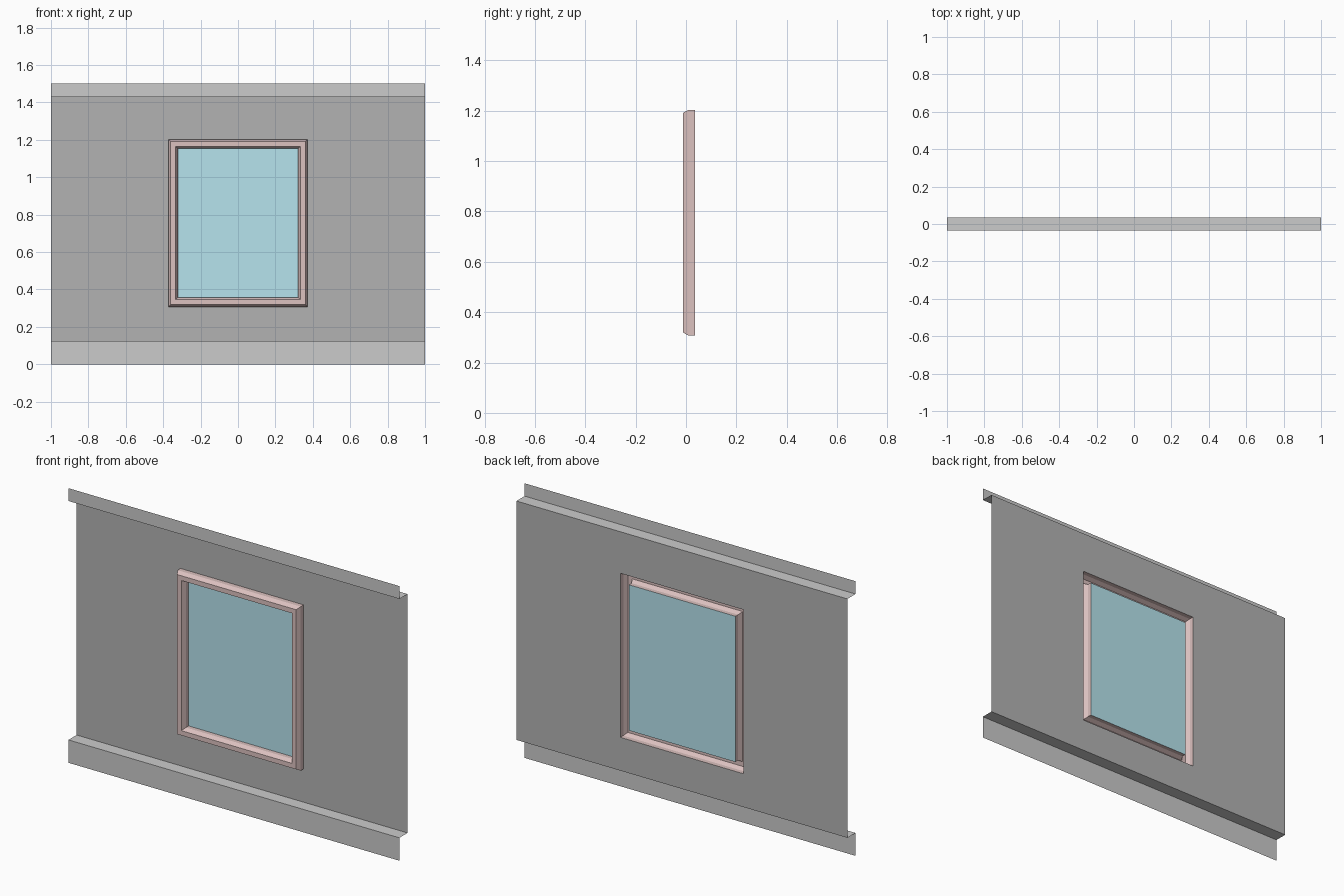
import bpy

if "Cube" in bpy.data.objects:
    bpy.data.objects.remove(bpy.data.objects["Cube"])

FRONT, BACK = -0.035, 0.035      # depth of the trim strips and the recessed panel
CZ = 0.755                       # window centre height
HW, HH = 0.372, 0.448            # window half width / half height


def make(name, verts, faces, color=None):
    mesh = bpy.data.meshes.new(name)
    mesh.from_pydata(verts, [], faces)
    mesh.update()
    obj = bpy.data.objects.new(name, mesh)
    bpy.context.collection.objects.link(obj)
    if color:
        mat = bpy.data.materials.new(name + "_color")
        mat.diffuse_color = (*color, 1)
        mat.use_nodes = True
        mat.node_tree.nodes["Principled BSDF"].inputs["Base Color"].default_value = mat.diffuse_color
        mesh.materials.append(mat)
    return obj


def sheet(name, profile):
    """Extrude an open (y, z) profile across the full width."""
    verts = [(x, y, z) for y, z in profile for x in (-1, 1)]
    faces = [(2 * i, 2 * i + 1, 2 * i + 3, 2 * i + 2) for i in range(len(profile) - 1)]
    return make(name, verts, faces)


def ring(dx, dz, y):
    """Rectangle of four corners around the window centre."""
    return [(-dx, y, CZ - dz), (dx, y, CZ - dz), (dx, y, CZ + dz), (-dx, y, CZ + dz)]


def bridge(rings):
    return [(4 * r + i, 4 * r + (i + 1) % 4, 4 * r + 4 + (i + 1) % 4, 4 * r + 4 + i)
            for r in range(len(rings) - 1) for i in range(4)]


# Stepped strips along the bottom and top of the wall
sheet("bottom_strip", [(FRONT, 0), (FRONT, 0.125), (BACK, 0.125)])
sheet("top_strip", [(BACK, 1.43), (FRONT, 1.43), (FRONT, 1.5)])

# Recessed wall panel with a window opening
outer = [(-1, BACK, 0.125), (1, BACK, 0.125), (1, BACK, 1.43), (-1, BACK, 1.43)]
hole = ring(HW, HH, BACK)
make("wall_panel", outer + hole, bridge([outer, hole]), (0.45, 0.45, 0.45))

# Hollow window frame: (inset, depth) section swept around the opening, open at the back
section = [(0, BACK), (0, 0.01), (0.012, -0.012), (0.038, -0.012), (0.05, 0.01), (0.05, 0.033)]
rings = [ring(HW - d, HH - d, y) for d, y in section]
make("window_frame", sum(rings, []), bridge(rings), (0.72, 0.54, 0.53))

# Glass pane set at the back of the frame
make("window_glass", ring(HW - 0.05, HH - 0.05, 0.033), [(0, 1, 2, 3)], (0.47, 0.77, 0.85))
